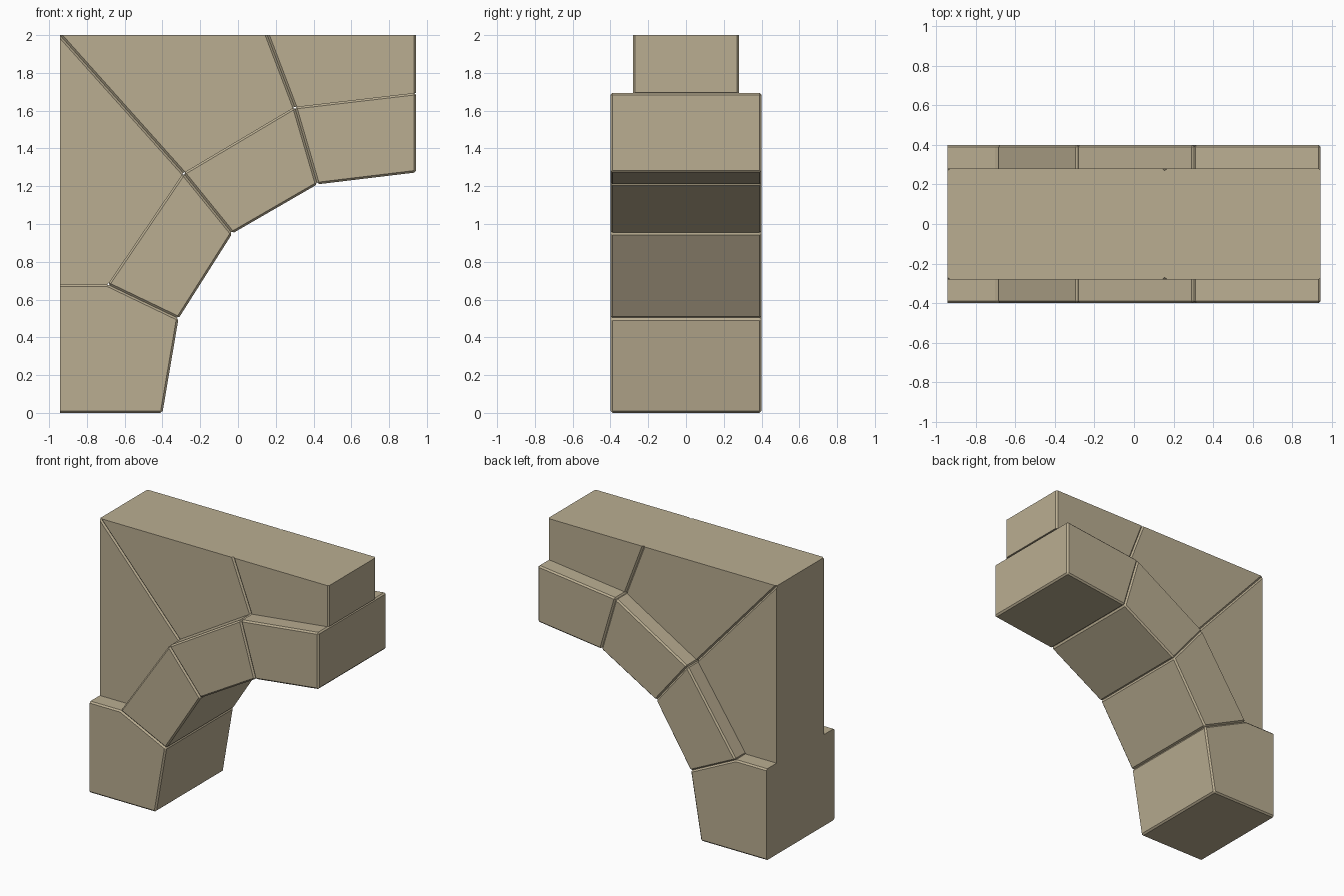
import bpy, bmesh

if "Cube" in bpy.data.objects:
    bpy.data.objects.remove(bpy.data.objects["Cube"])

# one sandy stone colour for the whole arch
stone = bpy.data.materials.new("sandstone")
stone.diffuse_color = (0.49, 0.42, 0.285, 1)
stone.use_nodes = True
stone.node_tree.nodes["Principled BSDF"].inputs["Base Color"].default_value = stone.diffuse_color

L, R = -0.943, 0.943        # left and right limits
RING, WALL = 0.40, 0.28     # half depths of the arch ring and the thin wall
CHAMFER = 0.011

# inner curve and outer curve of the arch ring, as (x, z)
inner = [(-0.40, 0.0), (-0.315, 0.5), (-0.03, 0.95), (0.42, 1.21), (R, 1.273)]
outer = [(L, 0.68), (-0.69, 0.68), (-0.29, 1.27), (0.30, 1.62), (R, 1.695)]


def block(name, pts, half, sides, corners):
    """Extrude an outline along y; chamfer the face edges of the listed
    sides and the depth edges at the listed corners."""
    bm = bmesh.new()
    n = len(pts)
    front = [bm.verts.new((x, -half, z)) for x, z in pts]
    back = [bm.verts.new((x, half, z)) for x, z in pts]
    bm.faces.new(front)
    bm.faces.new(back[::-1])
    for i in range(n):
        j = (i + 1) % n
        bm.faces.new((front[j], front[i], back[i], back[j]))
    bmesh.ops.recalc_face_normals(bm, faces=bm.faces[:])
    edges = [bm.edges.get((ring[i], ring[(i + 1) % n]))
             for ring in (front, back) for i in sides]
    edges += [bm.edges.get((front[i], back[i])) for i in corners]
    bmesh.ops.bevel(bm, geom=edges, offset=CHAMFER, offset_type='OFFSET',
                    segments=1, profile=0.5, affect='EDGES')
    mesh = bpy.data.meshes.new(name)
    bm.to_mesh(mesh)
    bm.free()
    mesh.materials.append(stone)
    obj = bpy.data.objects.new(name, mesh)
    bpy.context.collection.objects.link(obj)


# springer: the lowest ring stone, flush on its left side
block("springer_stone", [(L, 0), inner[0], inner[1], outer[1], outer[0]],
      RING, [0, 1, 2, 3], [1, 2, 3])

# remaining ring stones up to the crown
for i in range(1, 4):
    block("arch_stone_%d" % i,
          [inner[i], inner[i + 1], outer[i + 1], outer[i]],
          RING, [0, 1, 2, 3], [0, 1, 2, 3])

# thin wall stones filling the corner above the ring, grooved at the joints
tip, joint = (L, 2.0), (0.155, 2.0)
block("wall_stone_left", [outer[0], outer[1], outer[2], tip], WALL, [2], [])
block("wall_stone_middle", [outer[2], outer[3], joint, tip], WALL, [1, 3], [])
block("wall_stone_right", [outer[3], outer[4], (R, 2.0), joint], WALL, [1, 3], [])
